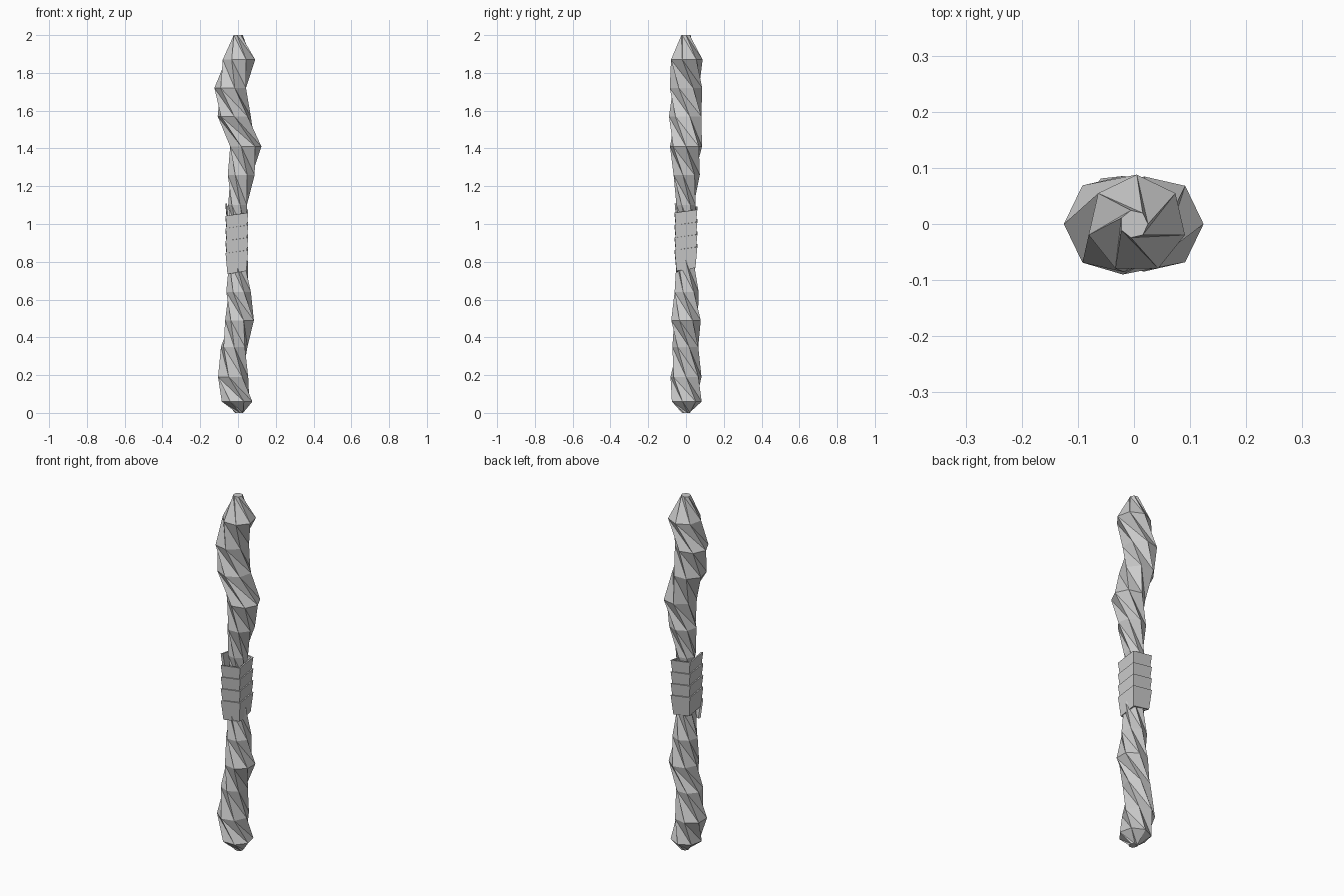
import bpy, bmesh, math

cube = bpy.data.objects.get("Cube")
if cube:
    bpy.data.objects.remove(cube, do_unlink=True)

grey = bpy.data.materials.new("plain_grey")
grey.use_nodes = True
colour = (0.6, 0.6, 0.6, 1)
grey.diffuse_color = colour
grey.node_tree.nodes["Principled BSDF"].inputs["Base Color"].default_value = colour


def finish(bm, name):
    bmesh.ops.recalc_face_normals(bm, faces=bm.faces[:])
    mesh = bpy.data.meshes.new(name)
    bm.to_mesh(mesh)
    bm.free()
    mesh.materials.append(grey)
    obj = bpy.data.objects.new(name, mesh)
    bpy.context.collection.objects.link(obj)
    return obj


# Crooked twisted shaft: (height, sideways shift, radius) from tip to foot
SIDES = 7
STEP = math.tau / SIDES
TWIST = STEP * 0.75
stations = [
    (2.0, 0.0, 0.025), (1.87, 0.005, 0.088), (1.72, -0.037, 0.088),
    (1.57, -0.02, 0.09), (1.41, 0.037, 0.087), (1.26, 0.017, 0.073),
    (1.1, 0.0, 0.052), (0.95, 0.0, 0.045), (0.8, 0.0, 0.052),
    (0.64, 0.003, 0.067), (0.49, 0.012, 0.08), (0.35, -0.02, 0.072),
    (0.19, -0.03, 0.084), (0.06, -0.005, 0.083), (0.0, 0.007, 0.022),
]
bm = bmesh.new()
rings = []
for k, (z, shift, radius) in enumerate(stations):
    start = math.pi / 2 + (k - 1) * TWIST
    rings.append([bm.verts.new((shift + radius * math.cos(start + i * STEP),
                                radius * math.sin(start + i * STEP), z))
                  for i in range(SIDES)])
for upper, lower in zip(rings, rings[1:]):
    for i in range(SIDES):
        j = (i + 1) % SIDES
        bm.faces.new((upper[i], lower[i], lower[j]))
        bm.faces.new((upper[i], lower[j], upper[j]))
bm.faces.new(rings[0])
bm.faces.new(rings[-1])
finish(bm, "twisted_shaft")

# Square grip wrap: an outward-leaning strip climbing four turns
TURNS, PITCH, HEIGHT, THICK = 4, 0.066, 0.11, 0.008
LOW, HIGH = 0.05, 0.06
bm = bmesh.new()
sections = []
for k in range(TURNS * 4 + 1):
    angle = math.radians(225) + k * math.pi / 2
    sx = math.copysign(1, math.cos(angle))
    sy = math.copysign(1, math.sin(angle))
    z = 0.735 + k * PITCH / 4
    outline = [(LOW, z), (HIGH, z + HEIGHT),
               (HIGH - THICK, z + HEIGHT), (LOW - THICK, z)]
    sections.append([bm.verts.new((sx * half - 0.006, sy * half, height))
                     for half, height in outline])
for a, b in zip(sections, sections[1:]):
    for i in range(4):
        j = (i + 1) % 4
        bm.faces.new((a[i], a[j], b[j], b[i]))
bm.faces.new(sections[0])
bm.faces.new(sections[-1])
finish(bm, "grip_wrap")
